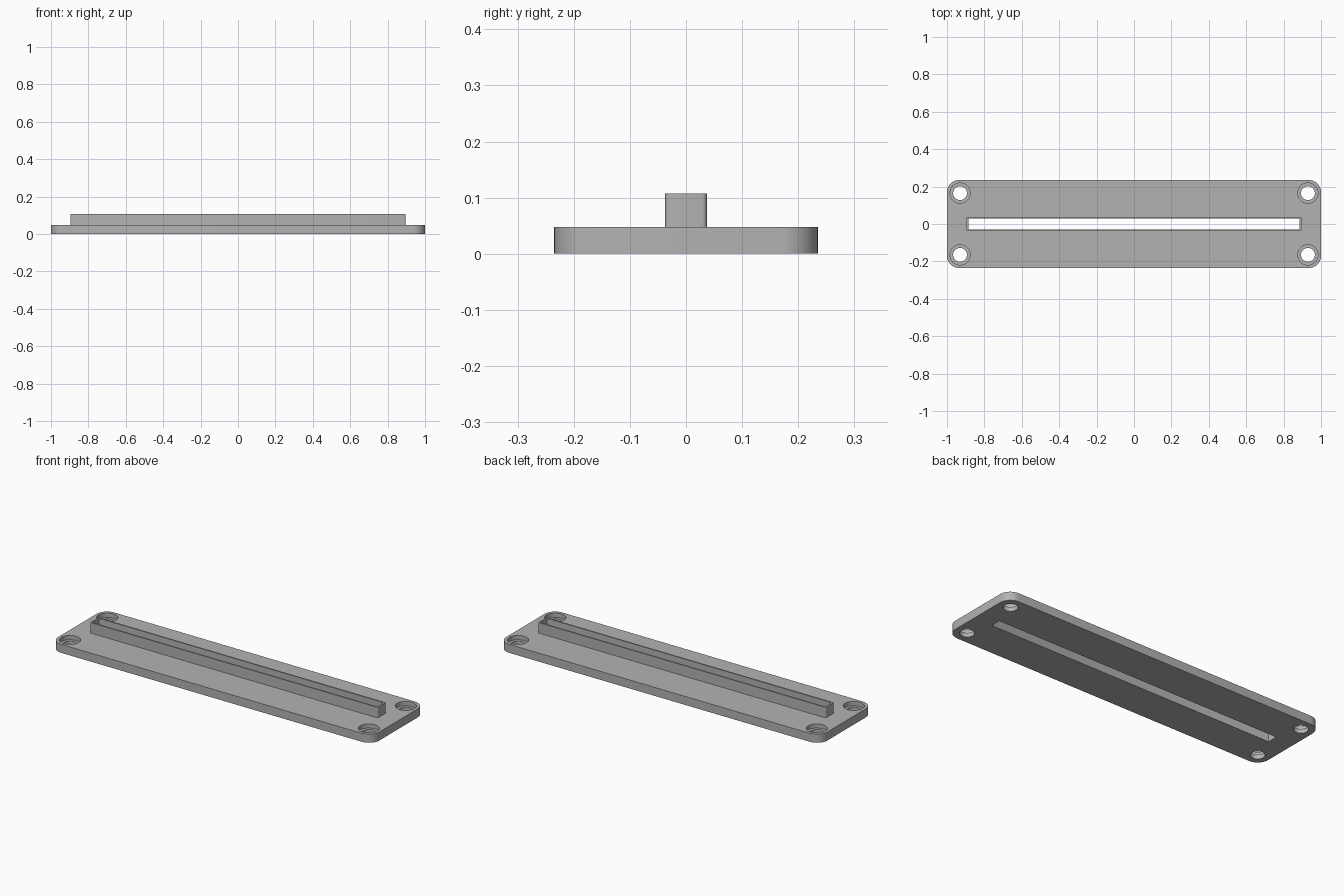
import bpy, bmesh
from math import sin, cos, pi, radians

if "Cube" in bpy.data.objects:
    bpy.data.objects.remove(bpy.data.objects["Cube"], do_unlink=True)

grey = bpy.data.materials.new("plain grey")
grey.use_nodes = True
colour = (0.45, 0.45, 0.45, 1)
grey.diffuse_color = colour
grey.node_tree.nodes["Principled BSDF"].inputs["Base Color"].default_value = colour


def rounded_block(name, half_x, half_y, radius, z0, z1, x=0, y=0, steps=12):
    """Upright prism with a rounded rectangle outline; a disc if half sizes equal radius."""
    bm = bmesh.new()
    outline = []
    for corner, (sx, sy) in enumerate([(1, 1), (-1, 1), (-1, -1), (1, -1)]):
        for i in range(steps + 1):
            a = pi / 2 * (corner + i / steps)
            outline.append(bm.verts.new((x + sx * (half_x - radius) + radius * cos(a),
                                         y + sy * (half_y - radius) + radius * sin(a), z0)))
    face = bm.faces.new(outline)
    top = bmesh.ops.extrude_face_region(bm, geom=[face])["geom"]
    bmesh.ops.translate(bm, vec=(0, 0, z1 - z0),
                        verts=[v for v in top if isinstance(v, bmesh.types.BMVert)])
    bmesh.ops.remove_doubles(bm, verts=bm.verts, dist=0.0001)
    bmesh.ops.recalc_face_normals(bm, faces=bm.faces)
    mesh = bpy.data.meshes.new(name)
    bm.to_mesh(mesh)
    bm.free()
    mesh.materials.append(grey)
    obj = bpy.data.objects.new(name, mesh)
    bpy.context.collection.objects.link(obj)
    return obj


def combine(target, other, operation):
    mod = target.modifiers.new(operation.title(), "BOOLEAN")
    mod.operation = operation
    mod.solver = "EXACT"
    mod.object = other
    bpy.context.view_layer.objects.active = target
    bpy.ops.object.modifier_apply(modifier=mod.name)
    bpy.data.objects.remove(other, do_unlink=True)


THICK, TOP = 0.048, 0.107

# Base plate with the raised collar
plate = rounded_block("slotted_plate", 1, 0.235, 0.065, 0, THICK)
collar = rounded_block("collar", 0.896, 0.037, 0.008, THICK / 2, TOP, steps=4)
combine(plate, collar, "UNION")

# Long slot through collar and plate
slot = rounded_block("slot_cutter", 0.886, 0.029, 0.003, -0.1, 0.2, steps=3)
combine(plate, slot, "DIFFERENCE")

# Counterbored screw holes in the corners
for sx in (-1, 1):
    for sy in (-1, 1):
        for radius, bottom in ((0.054, THICK / 2), (0.037, -0.1)):
            hole = rounded_block("hole_cutter", radius, radius, radius, bottom, 0.2,
                                 sx * 0.93, sy * 0.165)
            combine(plate, hole, "DIFFERENCE")

bpy.ops.object.select_all(action="DESELECT")
plate.select_set(True)
bpy.context.view_layer.objects.active = plate
bpy.ops.object.shade_smooth_by_angle(angle=radians(30))
